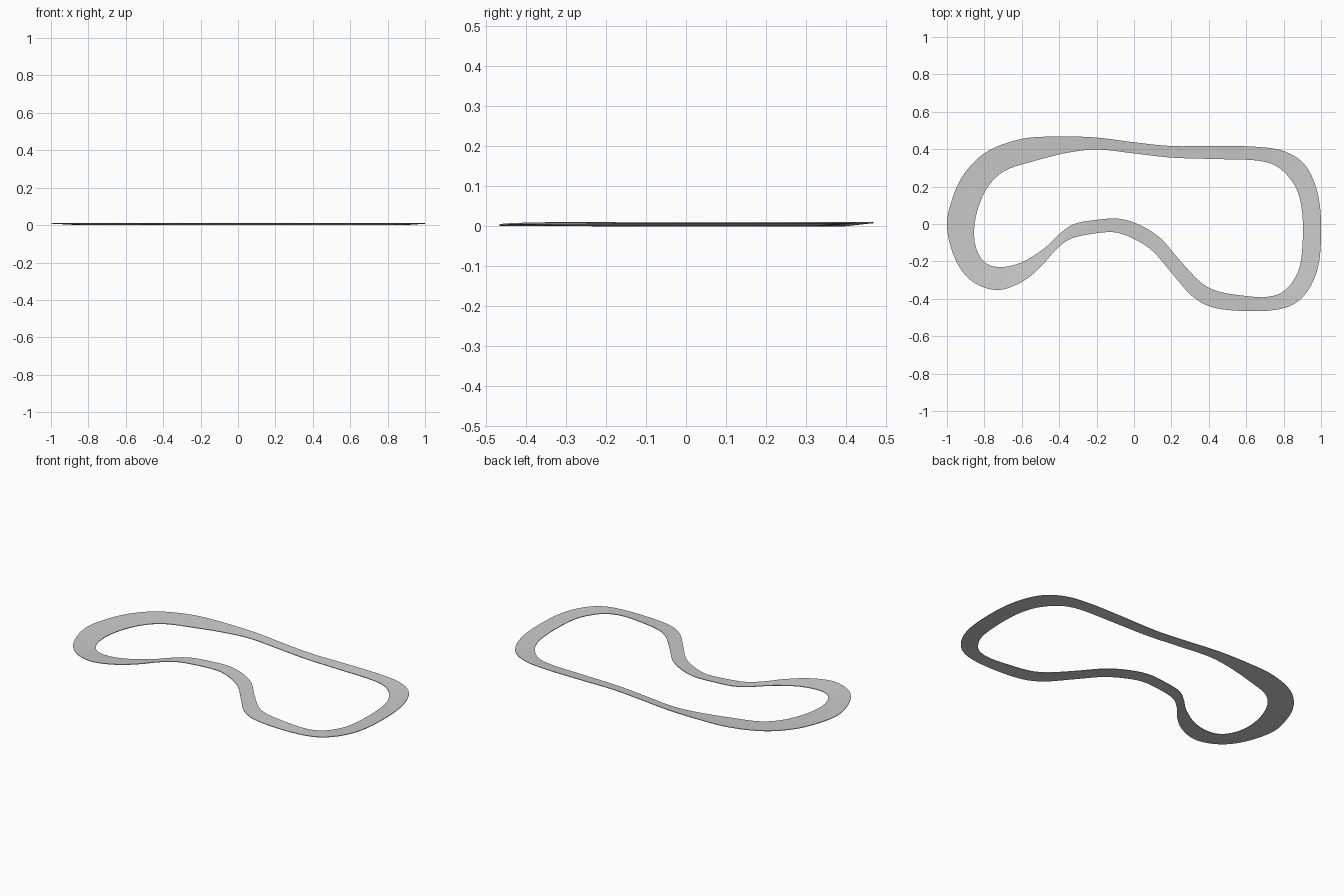
import bpy, bmesh
from mathutils import Vector

if "Cube" in bpy.data.objects:
    bpy.data.objects.remove(bpy.data.objects["Cube"])

# Paired edge points around the circuit: outer x, y, inner x, y
STATIONS = [
    (-1, -.02, -.855, -.04), (-.97, .14, -.835, .08), (-.90, .28, -.78, .20),
    (-.78, .39, -.69, .285), (-.60, .455, -.54, .335), (-.40, .468, -.36, .38),
    (-.20, .462, -.20, .398), (0, .437, -.02, .38), (.20, .417, .20, .355),
    (.45, .417, .45, .347), (.65, .413, .65, .34), (.80, .39, .76, .31),
    (.91, .32, .84, .235), (.975, .19, .885, .14), (1, .02, .903, 0),
    (.99, -.20, .895, -.18), (.94, -.34, .865, -.28), (.86, -.425, .80, -.36),
    (.75, -.46, .71, -.39), (.58, -.465, .60, -.385), (.42, -.445, .45, -.36),
    (.31, -.385, .355, -.31), (.20, -.26, .25, -.20), (.10, -.145, .14, -.075),
    (0, -.08, .03, -.005), (-.10, -.045, -.08, .028), (-.22, -.052, -.20, .022),
    (-.34, -.08, -.32, 0), (-.42, -.14, -.40, -.055), (-.50, -.23, -.48, -.13),
    (-.60, -.31, -.60, -.205), (-.73, -.353, -.71, -.23), (-.86, -.31, -.79, -.21),
    (-.95, -.20, -.84, -.14),
]
# Banking by station: +1 lifts the outer edge, negative lifts the inner edge
BANK = [(0, 1), (5, 1), (8, .7), (14, .8), (16, .6), (19, -.6), (25, -.6),
        (29, .6), (31, 1), (34, 1)]
STEPS, ACROSS = 8, 4
MID_Z, LIFT, THICK = .0075, .004, .0035


def bank_at(s):
    for (a, u), (b, v) in zip(BANK, BANK[1:]):
        if s <= b:
            t = (s - a) / (b - a)
            return u + (v - u) * t * t * (3 - 2 * t)
    return BANK[-1][1]


def smooth_point(i, t):
    """Closed Catmull-Rom through the stations."""
    n = len(STATIONS)
    a, b, c, d = (Vector(STATIONS[(i + k) % n]) for k in (-1, 0, 1, 2))
    return .5 * (2 * b + (c - a) * t + (2 * a - 5 * b + 4 * c - d) * t ** 2
                 + (3 * b - a - 3 * c + d) * t ** 3)


# Banked road slab: sweep a closed cross-section around the circuit
bm = bmesh.new()
rings = []
for i in range(len(STATIONS)):
    for k in range(STEPS):
        ox, oy, ix, iy = smooth_point(i, k / STEPS)
        tilt = LIFT * bank_at(i + k / STEPS)
        outer = Vector((ox, oy, MID_Z + tilt))
        inner = Vector((ix, iy, MID_Z - tilt))
        top = [outer.lerp(inner, j / ACROSS) for j in range(ACROSS + 1)]
        low = [p - Vector((0, 0, THICK)) for p in reversed(top)]
        rings.append([bm.verts.new(p) for p in top + low])
for r, ring in enumerate(rings):
    nxt = rings[(r + 1) % len(rings)]
    for j in range(len(ring)):
        m = (j + 1) % len(ring)
        bm.faces.new((ring[j], ring[m], nxt[m], nxt[j]))
bmesh.ops.recalc_face_normals(bm, faces=bm.faces)
low_z = min(v.co.z for v in bm.verts)
bmesh.ops.translate(bm, verts=bm.verts, vec=(0, 0, -low_z))

mesh = bpy.data.meshes.new("race_track")
bm.to_mesh(mesh)
bm.free()
track = bpy.data.objects.new("race_track", mesh)
bpy.context.collection.objects.link(track)
bpy.context.view_layer.objects.active = track
track.select_set(True)
bpy.ops.object.shade_smooth_by_angle()
